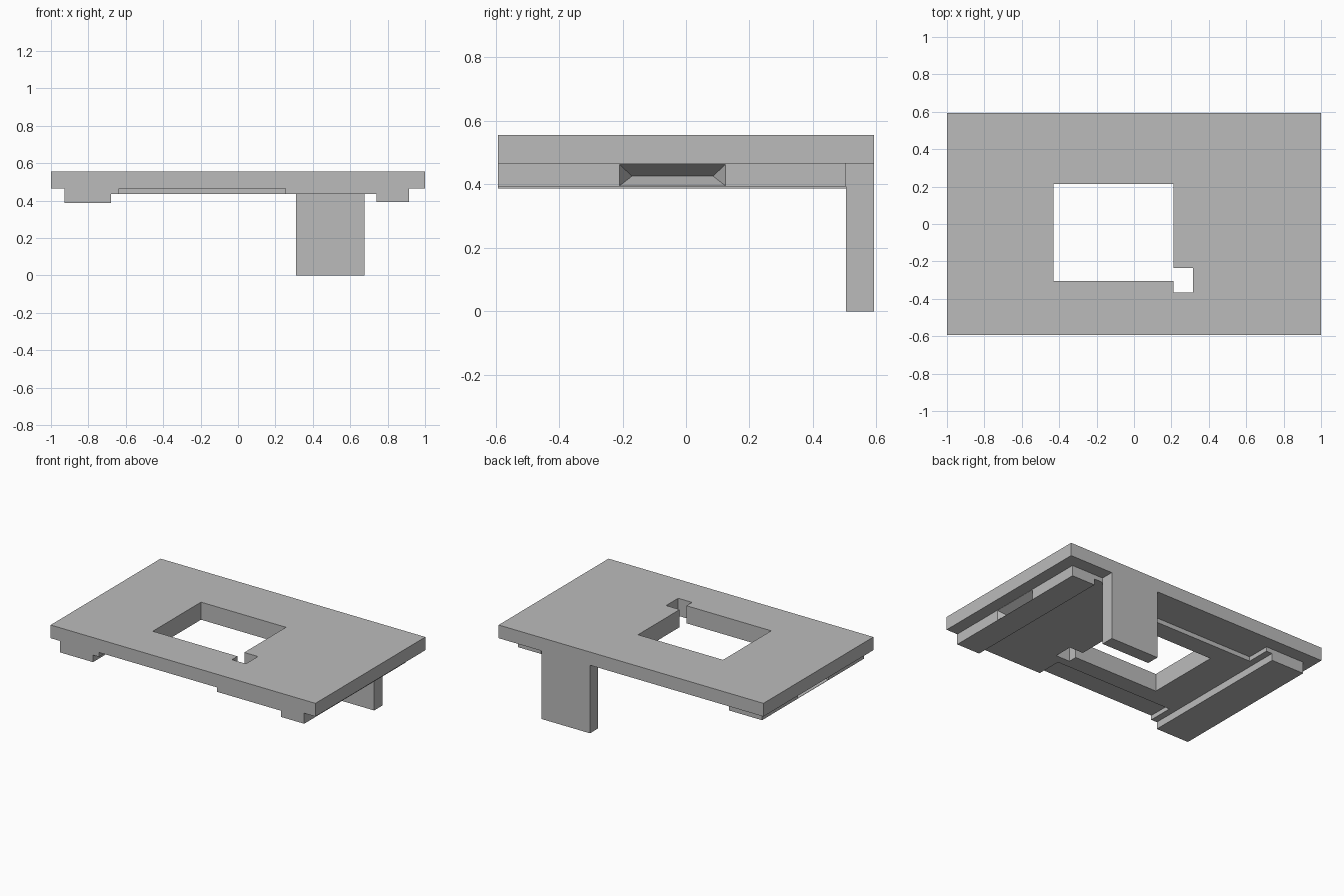
import bpy
import bmesh

old = bpy.data.objects.get("Cube")
if old:
    bpy.data.objects.remove(old, do_unlink=True)

grey = bpy.data.materials.new("plain_grey")
grey.use_nodes = True
grey.diffuse_color = (0.5, 0.5, 0.5, 1)
grey.node_tree.nodes["Principled BSDF"].inputs["Base Color"].default_value = (0.5, 0.5, 0.5, 1)


def finish(name, bm):
    bmesh.ops.recalc_face_normals(bm, faces=bm.faces)
    mesh = bpy.data.meshes.new(name)
    bm.to_mesh(mesh)
    bm.free()
    mesh.materials.append(grey)
    obj = bpy.data.objects.new(name, mesh)
    bpy.context.collection.objects.link(obj)
    return obj


def prism(name, outline, low, high):
    """Extrude a plan outline from one height to another."""
    bm = bmesh.new()
    base = bm.faces.new([bm.verts.new((x, y, low)) for x, y in outline])
    top = bmesh.ops.extrude_face_region(bm, geom=[base])["geom"]
    moved = [v for v in top if isinstance(v, bmesh.types.BMVert)]
    bmesh.ops.translate(bm, verts=moved, vec=(0, 0, high - low))
    return finish(name, bm)


def box(name, x0, x1, y0, y1, low, high):
    return prism(name, [(x0, y0), (x1, y0), (x1, y1), (x0, y1)], low, high)


def cut(target, cutter):
    mod = target.modifiers.new("cut", "BOOLEAN")
    mod.operation = "DIFFERENCE"
    mod.solver = "EXACT"
    mod.object = cutter
    bpy.context.view_layer.objects.active = target
    bpy.ops.object.modifier_apply(modifier=mod.name)


FRONT, BACK, INNER_BACK = -0.593, 0.593, 0.505
UNDER, SLAB_LOW = 0.465, 0.435

# Broad top plate
plate = box("top_plate", -1, 1, FRONT, BACK, UNDER, 0.555)

# Thin slab underneath, recessed at front and back
left, right, near, far = -0.635, 0.255, -0.42, 0.345
slab = prism("under_slab", [
    (-0.7, FRONT), (left, FRONT), (left, near), (right, near), (right, FRONT), (0.76, FRONT),
    (0.76, INNER_BACK), (right, INNER_BACK), (right, far), (left, far),
    (left, INNER_BACK), (-0.7, INNER_BACK)], SLAB_LOW, UNDER)

# Opening with a small corner notch, through plate and slab
opening = prism("opening_cutter", [
    (-0.43, -0.305), (0.21, -0.305), (0.21, -0.365), (0.315, -0.365),
    (0.315, -0.235), (0.212, -0.235), (0.212, 0.215), (-0.43, 0.215)], 0.3, 0.7)
for part in (plate, slab):
    cut(part, opening)
bpy.data.objects.remove(opening, do_unlink=True)


def pocket(outer, side, low):
    """Hipped wedge that tapers inward to a ridge line."""
    bm = bmesh.new()
    rim = [(-0.21, low + 0.002), (0.125, low + 0.002), (0.125, UNDER - 0.002), (-0.21, UNDER - 0.002)]
    mouth = [bm.verts.new((outer, y, z)) for y, z in rim]
    lip = [bm.verts.new((outer + side * 0.05, y, z)) for y, z in rim]
    a, b = [bm.verts.new((outer - side * 0.07, y, 0.426)) for y in (-0.17, 0.085)]
    bm.faces.new(lip)
    for i in range(4):
        j = (i + 1) % 4
        bm.faces.new((mouth[i], mouth[j], lip[j], lip[i]))
    m = mouth
    for corners in ((m[0], m[1], b, a), (m[2], m[3], a, b), (m[1], m[2], b), (m[3], m[0], a)):
        bm.faces.new(corners)
    return finish("pocket_cutter", bm)


# Side rails with a finger pocket in each outer face
for name, inner, outer, low in (("left_rail", 0.74, 0.915, 0.393), ("right_rail", -0.68, -0.928, 0.387)):
    rail = box(name, min(inner, outer), max(inner, outer), FRONT, INNER_BACK, low, UNDER)
    wedge = pocket(outer, 1 if outer > 0 else -1, low)
    cut(rail, wedge)
    bpy.data.objects.remove(wedge, do_unlink=True)

# Single rear leg
box("rear_leg", 0.31, 0.675, INNER_BACK, BACK, 0, UNDER)
